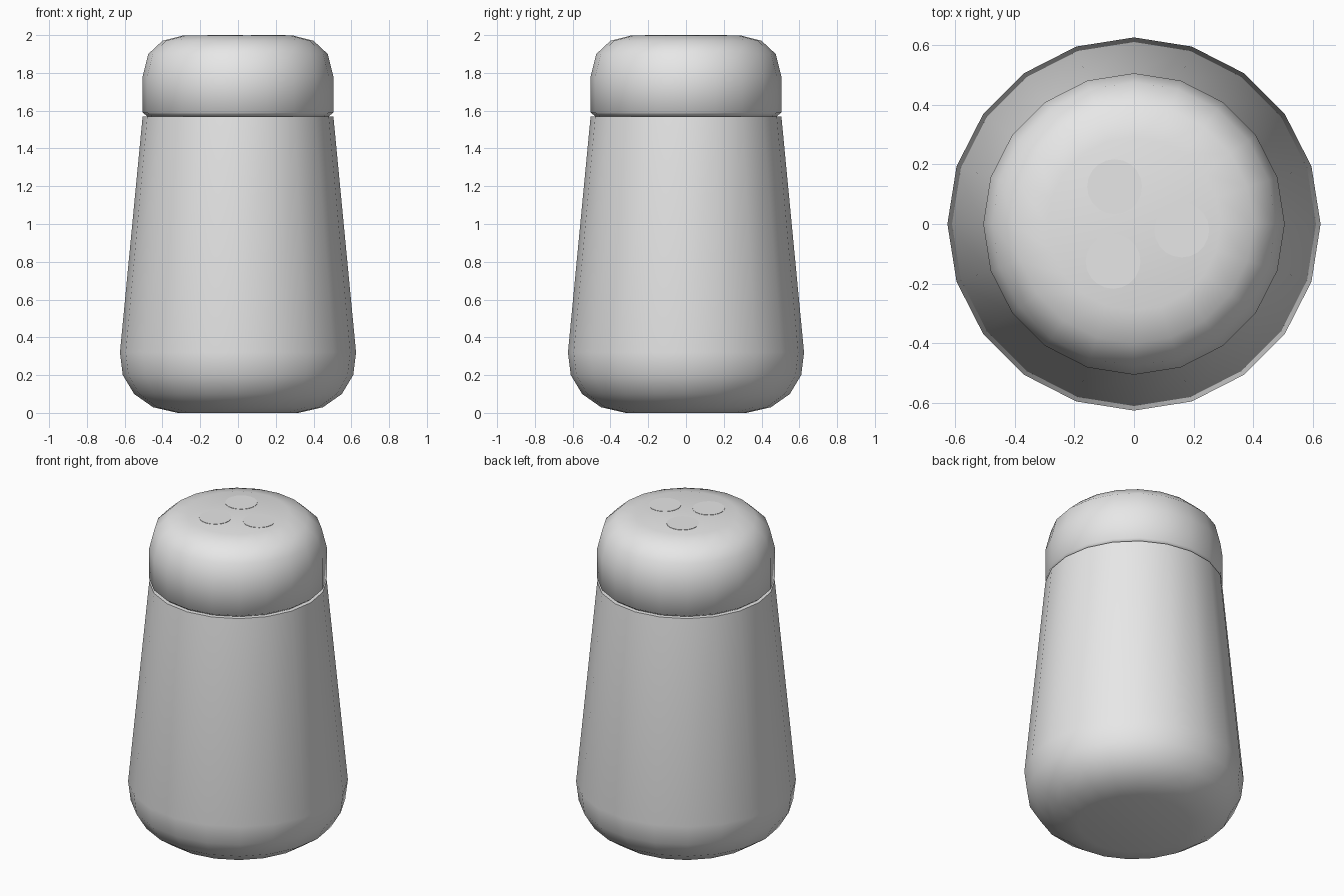
import bpy
import bmesh
from math import cos, sin, pi, radians

cube = bpy.data.objects.get("Cube")
if cube:
    bpy.data.objects.remove(cube, do_unlink=True)

SIDES = 20

grey = bpy.data.materials.new("plain_grey")
grey.use_nodes = True
grey.diffuse_color = (0.8, 0.8, 0.8, 1)
grey.node_tree.nodes["Principled BSDF"].inputs["Base Color"].default_value = (0.8, 0.8, 0.8, 1)


def turned(name, profile, sides=SIDES, centre=(0, 0)):
    """Closed solid turned around z from (radius, height) pairs, bottom to top."""
    bm = bmesh.new()
    rings = []
    for r, z in profile:
        rings.append([bm.verts.new((r * cos(2 * pi * i / sides), r * sin(2 * pi * i / sides), z))
                      for i in range(sides)])
    for low, high in zip(rings, rings[1:]):
        for i in range(sides):
            j = (i + 1) % sides
            bm.faces.new((low[i], low[j], high[j], high[i]))
    bm.faces.new(rings[0][::-1])
    bm.faces.new(rings[-1])
    mesh = bpy.data.meshes.new(name)
    bm.to_mesh(mesh)
    bm.free()
    mesh.materials.append(grey)
    obj = bpy.data.objects.new(name, mesh)
    obj.location = (*centre, 0)
    bpy.context.collection.objects.link(obj)
    bpy.ops.object.select_all(action="DESELECT")
    obj.select_set(True)
    bpy.context.view_layer.objects.active = obj
    bpy.ops.object.shade_smooth_by_angle(angle=radians(60))
    return obj


# Tapered container with a rounded base
turned("shaker_body", [(0.32, 0), (0.45, 0.03), (0.55, 0.10), (0.61, 0.20),
                       (0.625, 0.32), (0.505, 1.57)])

# Domed cap with a small chamfer at its lower rim
turned("cap", [(0.48, 1.57), (0.505, 1.59), (0.505, 1.78), (0.475, 1.90),
               (0.40, 1.97), (0.29, 1.998)])

# Three round pour holes, set as thin discs on the cap
for n, spot in enumerate([(0.16, -0.02), (-0.065, 0.125), (-0.07, -0.125)]):
    turned(f"pour_hole_{n + 1}", [(0.092, 1.995), (0.092, 2.0)], centre=spot)
